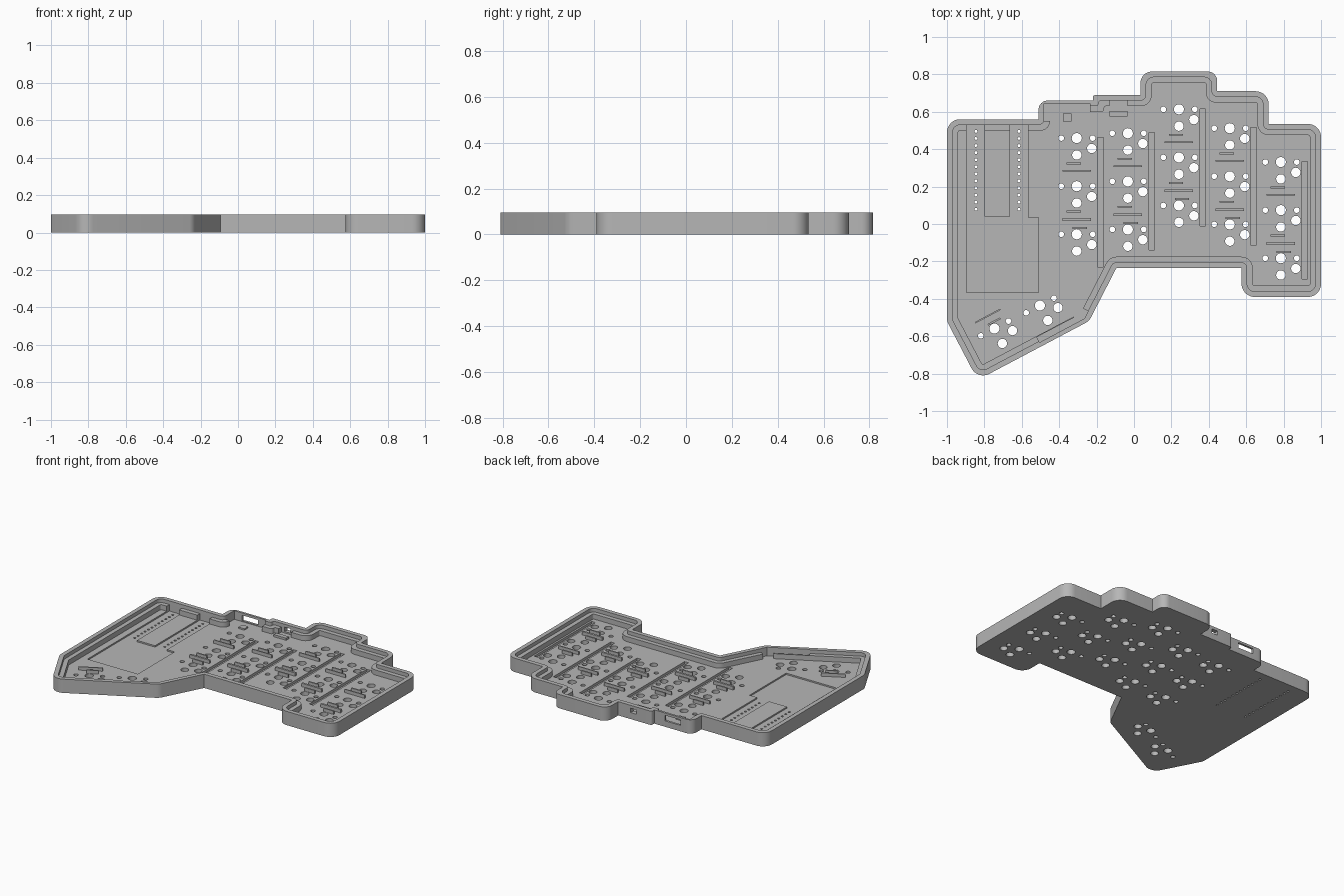
import bpy, bmesh, math
from mathutils import Vector, Matrix

if "Cube" in bpy.data.objects:
    bpy.data.objects.remove(bpy.data.objects["Cube"], do_unlink=True)

HEIGHT, FLOOR, LEDGE, ABOVE = 0.095, 0.035, 0.07, 0.13
CORNER = 0.07

grey = bpy.data.materials.new("plain grey")
grey.use_nodes = True
grey.diffuse_color = (0.47, 0.47, 0.47, 1)
grey.node_tree.nodes["Principled BSDF"].inputs["Base Color"].default_value = grey.diffuse_color


def prism(bm, points, z0, z1, matrix=Matrix()):
    """Closed prism over a counter-clockwise polygon."""
    low = [bm.verts.new(matrix @ Vector((p[0], p[1], z0))) for p in points]
    high = [bm.verts.new(matrix @ Vector((p[0], p[1], z1))) for p in points]
    bm.faces.new(low[::-1])
    bm.faces.new(high)
    for i in range(len(points)):
        j = (i + 1) % len(points)
        bm.faces.new((low[i], low[j], high[j], high[i]))


def rect(x0, x1, y0, y1):
    return [(x0, y0), (x1, y0), (x1, y1), (x0, y1)]


def disc(r, sides):
    return [(r * math.cos(math.tau * i / sides), r * math.sin(math.tau * i / sides))
            for i in range(sides)]


def rounded_outline(corners, inset):
    """Inset a polygon; outer corners keep one centre, inner corners round out."""
    pts = [Vector(c) for c in corners]
    n = len(pts)
    moved, turns = [], []
    for i in range(n):
        a = (pts[i] - pts[i - 1]).normalized()
        b = (pts[(i + 1) % n] - pts[i]).normalized()
        na, nb = Vector((-a.y, a.x)), Vector((-b.y, b.x))
        moved.append(pts[i] + (na + nb) * inset / (1 + na.dot(nb)))
        turns.append(math.atan2(a.x * b.y - a.y * b.x, a.dot(b)))
    out = []
    for i in range(n):
        p, turn = moved[i], turns[i]
        back, ahead = moved[i - 1] - p, moved[(i + 1) % n] - p
        radius = CORNER - inset if turn > 0 else inset
        k = math.tan(abs(turn) / 2)
        t = min(radius * k, 0.48 * back.length, 0.48 * ahead.length)
        if t < 0.003:
            out.append(p)
            continue
        start = p + back.normalized() * t
        side = Vector((back.y, -back.x)).normalized() * math.copysign(t / k, turn)
        centre = start + side
        for s in range(9):
            out.append(centre + Matrix.Rotation(turn * s / 8, 2) @ -side)
    return out


def make(name, bm):
    bmesh.ops.recalc_face_normals(bm, faces=bm.faces)
    mesh = bpy.data.meshes.new(name)
    bm.to_mesh(mesh)
    bm.free()
    mesh.materials.append(grey)
    obj = bpy.data.objects.new(name, mesh)
    bpy.context.collection.objects.link(obj)
    return obj


def make_prisms(name, items):
    bm = bmesh.new()
    for item in items:
        prism(bm, *item)
    return make(name, bm)


# Case outline, counter-clockwise
outline = [(-1, 0.56), (-1, -0.52), (-0.836, -0.834), (-0.24, -0.519), (-0.094, -0.235),
           (0.575, -0.235), (0.575, -0.39), (1, -0.39), (1, 0.535), (0.72, 0.535),
           (0.72, 0.71), (0.445, 0.71), (0.445, 0.815), (0.035, 0.815), (0.035, 0.69),
           (-0.22, 0.69), (-0.22, 0.66), (-0.51, 0.66), (-0.51, 0.56)]
case = make_prisms("case_tray", [(rounded_outline(outline, 0), 0, HEIGHT)])

# Key places: five staggered columns of three, and two turned thumb keys
column_x = [-0.306, -0.033, 0.24, 0.512, 0.785]
column_top = [0.459, 0.485, 0.613, 0.512, 0.331]
keys = []
for x, top in zip(column_x, column_top):
    for row in range(3):
        keys.append((Matrix.Translation((x, top - 0.257 * row, 0)), row))
for x, y in [(-0.746, -0.559), (-0.503, -0.436)]:
    keys.append((Matrix.Translation((x, y, 0)) @ Matrix.Rotation(math.radians(28), 4, 'Z'),
                 2 if x < -0.7 else 3))

# Switch holes and controller pin holes
switch_holes = [(0, 0, 0.027), (0, -0.09, 0.025), (0.08, -0.055, 0.025),
                (-0.083, 0, 0.015), (0.085, 0, 0.015)]
holes = []
for place, row in keys:
    for x, y, r in switch_holes:
        holes.append((disc(r, 24), -0.02, 0.06, place @ Matrix.Translation((x, y, 0))))
for x in (-0.845, -0.615):
    for i in range(12):
        holes.append((disc(0.008, 10), -0.02, 0.06,
                      Matrix.Translation((x, 0.495 - 0.0378 * i, 0))))

# Wire channels beside the columns
channels = []
for i, (x, top) in enumerate(zip(column_x, column_top)):
    bottom = top - (0.69 if i == 0 else 0.625)
    channels.append((rect(x + 0.112, x + 0.142, bottom, top + 0.003), 0.017, 0.06))

# Battery and controller pocket
pocket = [(-0.895, -0.365), (-0.51, -0.365), (-0.51, 0.035), (-0.568, 0.035),
          (-0.568, 0.53), (-0.662, 0.53), (-0.662, 0.04), (-0.8, 0.04),
          (-0.8, 0.53), (-0.895, 0.53)]

# Wall recesses for sockets and by the thumb corner
recesses = [(rect(-0.48, -0.235, 0.55, 0.645), FLOOR, ABOVE),
            (rect(-0.13, -0.035, 0.6, 0.66), FLOOR, ABOVE),
            ([(-0.33, -0.46), (-0.32, -0.5), (-0.52, -0.605), (-0.505, -0.633),
              (-0.265, -0.505), (-0.245, -0.465), (-0.295, -0.44)], FLOOR, ABOVE)]

# Socket openings through the back wall
openings = [(rect(-0.42, -0.3, 0.6, 0.75), 0.041, 0.079),
            (rect(-0.105, -0.06, 0.62, 0.75), 0.045, 0.075)]

cut_sets = [[(rounded_outline(outline, 0.06), FLOOR, ABOVE)],
            [(rounded_outline(outline, 0.03), LEDGE, ABOVE)],
            recesses, openings, [(pocket, 0.025, LEDGE)], channels, holes]
cutters = []
for number, items in enumerate(cut_sets):
    cutter = make_prisms("cutter_%d" % number, items)
    cutter.hide_render = True
    cutters.append(cutter)
    mod = case.modifiers.new("cut", 'BOOLEAN')
    mod.operation, mod.solver, mod.object = 'DIFFERENCE', 'EXACT', cutter

# Bake the cuts and drop the cutters
graph = bpy.context.evaluated_depsgraph_get()
graph.update()
baked = bpy.data.meshes.new_from_object(case.evaluated_get(graph))
case.modifiers.clear()
case.data = baked
for cutter in cutters:
    bpy.data.objects.remove(cutter, do_unlink=True)

# Diode clips: one short and one long fin per key, flipped on the last row
clips = []
for place, row in keys:
    if row == 3:
        continue
    short_x, short_y, long_y = (0.016, 0.034, 0.076) if row == 2 else (-0.016, -0.136, -0.175)
    for x, y, half, thick in [(short_x, short_y, 0.038, 0.005), (0, long_y, 0.076, 0.004)]:
        clips.append((rect(x - half, x + half, y - thick, y + thick),
                      FLOOR - 0.002, 0.058, place))
make_prisms("diode_clips", clips)

# Small stops behind the sockets
make_prisms("socket_stops", [(rect(-0.38, -0.335, 0.548, 0.59), FLOOR - 0.002, 0.045),
                             (rect(-0.13, -0.035, 0.575, 0.605), FLOOR - 0.002, 0.05)])

# Smooth rounded corners, keep edges sharp
bpy.ops.object.select_all(action='DESELECT')
case.select_set(True)
bpy.context.view_layer.objects.active = case
bpy.ops.object.shade_smooth_by_angle(angle=math.radians(30))
